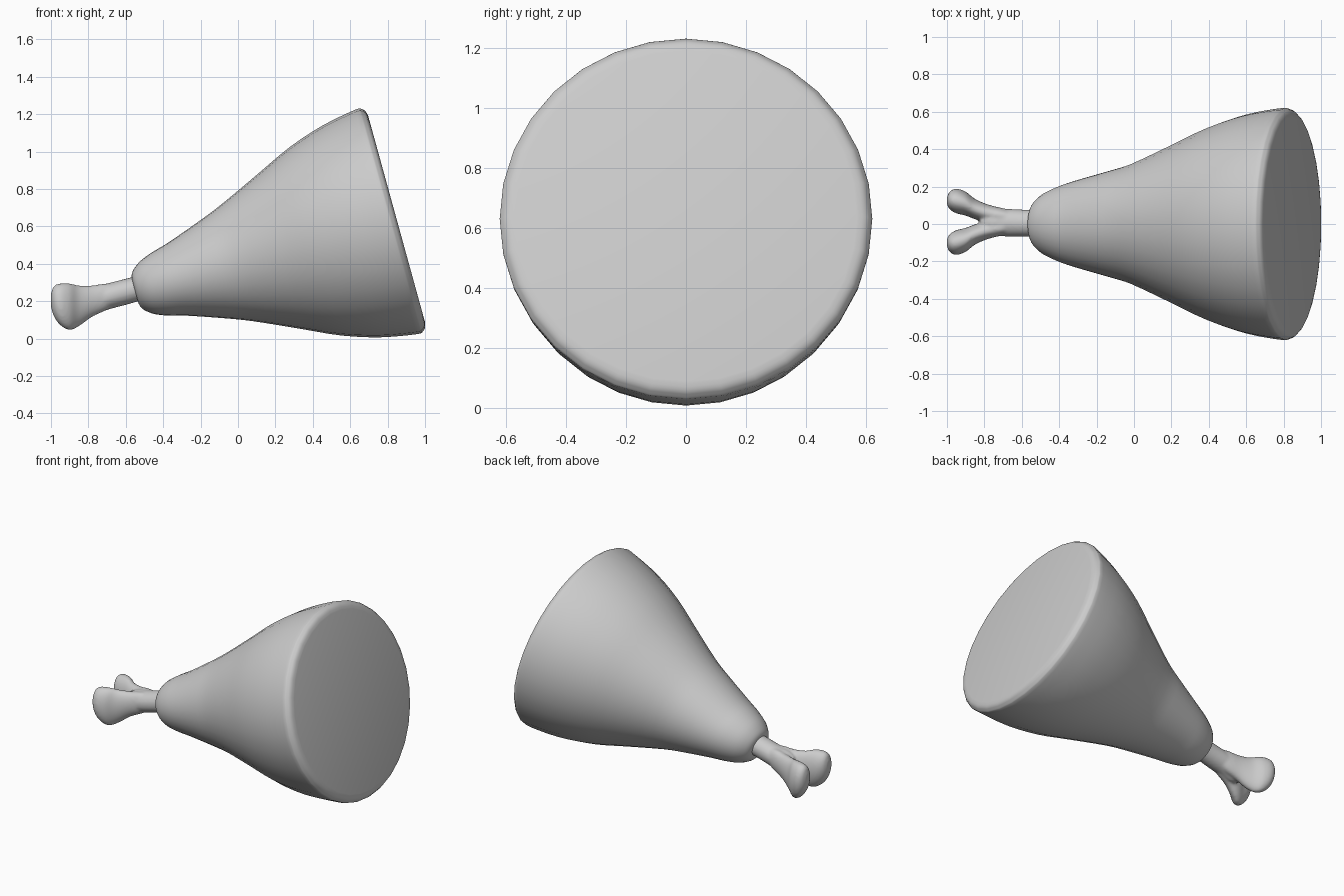
import bpy, bmesh, math
from mathutils import Vector, Matrix
from mathutils.geometry import interpolate_bezier

if "Cube" in bpy.data.objects:
    bpy.data.objects.remove(bpy.data.objects["Cube"], do_unlink=True)

grey = bpy.data.materials.new("plain grey")
grey.use_nodes = True
colour = (0.6, 0.6, 0.6, 1)
grey.diffuse_color = colour
grey.node_tree.nodes["Principled BSDF"].inputs["Base Color"].default_value = colour


def smooth_stations(rows, steps):
    """Catmull-Rom curve through rows of numbers."""
    out = []
    for i in range(len(rows) - 1):
        p0, p1 = rows[max(i - 1, 0)], rows[i]
        p2, p3 = rows[i + 1], rows[min(i + 2, len(rows) - 1)]
        for k in range(steps):
            t = k / steps
            out.append([0.5 * (2 * b + (c - a) * t + (2 * a - 5 * b + 4 * c - d) * t * t
                               + (3 * b - a - 3 * c + d) * t ** 3)
                        for a, b, c, d in zip(p0, p1, p2, p3)])
    return out + [list(rows[-1])]


def loft(bm, stations, sides=32):
    """Capped tube along x; each station is x, y, z, half width, half height."""
    rings = []
    for x, y, z, ry, rz in stations:
        angles = [math.tau * k / sides for k in range(sides)]
        rings.append([bm.verts.new((x, y + ry * math.sin(a), z + rz * math.cos(a)))
                      for a in angles])
    for a, b in zip(rings, rings[1:]):
        for k in range(sides):
            n = (k + 1) % sides
            bm.faces.new((a[k], a[n], b[n], b[k]))
    bm.faces.new(rings[0])
    bm.faces.new(rings[-1])


def make_object(name, bm):
    bmesh.ops.recalc_face_normals(bm, faces=bm.faces)
    mesh = bpy.data.meshes.new(name)
    bm.to_mesh(mesh)
    bm.free()
    mesh.materials.append(grey)
    obj = bpy.data.objects.new(name, mesh)
    bpy.context.collection.objects.link(obj)
    bpy.ops.object.select_all(action="DESELECT")
    obj.select_set(True)
    bpy.context.view_layer.objects.active = obj
    return obj


# Meat: distance along the tilted axis, half width, half height
meat_profile = [
    (0, .07, .068), (.008, .10, .095), (.03, .13, .12), (.075, .165, .15),
    (.15, .20, .178), (.24, .23, .203), (.43, .283, .27), (.57, .326, .325),
    (.8, .43, .43), (1.0, .522, .522), (1.2, .587, .587), (1.39, .62, .622),
    (1.425, .615, .617), (1.443, .597, .599), (1.45, .57, .572)]
bm = bmesh.new()
loft(bm, [(s, 0, 0, ry, rz) for s, ry, rz in smooth_stations(meat_profile, 3)])
bm.transform(Matrix.Translation((-.55, 0, .254)) @ Matrix.Rotation(math.radians(-15.4), 4, "Y"))
make_object("meat", bm)
bpy.ops.object.shade_smooth_by_angle(angle=math.radians(35))

# Bone: a shaft that splits into two mirrored knuckles
bm = bmesh.new()
shaft = [(-.48, .005, .282, .071, .068), (-.6, .005, .25, .072, .07),
         (-.7, .008, .224, .074, .071), (-.77, .01, .204, .066, .08),
         (-.82, .012, .19, .02, .07)]
loft(bm, smooth_stations(shaft, 4))
# Knuckle: x, offset from the split, height, half width, half height
knuckle = [(-.62, .02, .245, .03, .04), (-.7, .03, .224, .042, .07),
           (-.78, .045, .2, .047, .084), (-.85, .068, .175, .054, .109),
           (-.9, .097, .17, .064, .125), (-.95, .111, .183, .066, .112),
           (-.985, .114, .2, .048, .08), (-1.0, .112, .205, .018, .035)]
for side in (1, -1):
    loft(bm, [(x, .012 + side * y, z, ry, rz)
              for x, y, z, ry, rz in smooth_stations(knuckle, 4)])
bone = make_object("bone", bm)
remesh = bone.modifiers.new("blend", "REMESH")
remesh.mode = "VOXEL"
remesh.voxel_size = 0.009
remesh.use_smooth_shade = True
soften = bone.modifiers.new("soften", "SMOOTH")
soften.factor = 0.5
soften.iterations = 5
